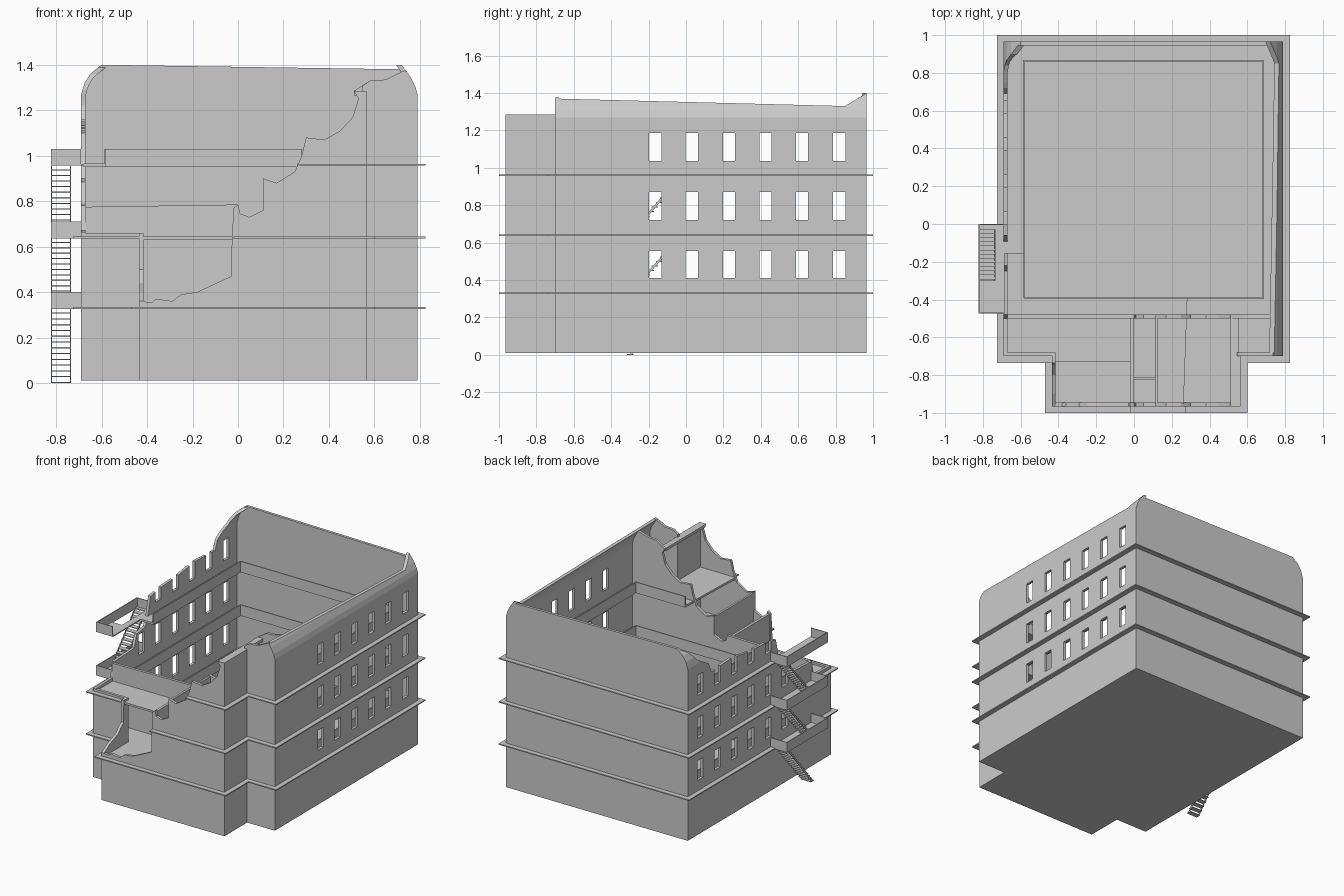
import bpy, bmesh
from mathutils import Vector


def mesh_object(name, bm):
    bmesh.ops.recalc_face_normals(bm, faces=bm.faces)
    me = bpy.data.meshes.new(name)
    bm.to_mesh(me)
    bm.free()
    ob = bpy.data.objects.new(name, me)
    bpy.context.collection.objects.link(ob)
    return ob


def prism(name, pts, axis, a, b):
    """Extrude a 2D outline along an axis from a to b."""
    place = {'x': lambda p, t: (t, p[0], p[1]),
             'y': lambda p, t: (p[0], t, p[1]),
             'z': lambda p, t: (p[0], p[1], t)}[axis]
    bm = bmesh.new()
    face = bm.faces.new([bm.verts.new(place(p, a)) for p in pts])
    ext = bmesh.ops.extrude_face_region(bm, geom=[face])
    shift = Vector(place((0, 0), b - a))
    bmesh.ops.translate(bm, vec=shift, verts=[v for v in ext['geom'] if isinstance(v, bmesh.types.BMVert)])
    return mesh_object(name, bm)


def boxes(name, spans):
    """One object made of boxes (x0, x1, y0, y1, z0, z1)."""
    bm = bmesh.new()
    for x0, x1, y0, y1, z0, z1 in spans:
        vs = bmesh.ops.create_cube(bm, size=1)['verts']
        for v in vs:
            v.co = ((x0 + x1) / 2 + v.co.x * (x1 - x0),
                    (y0 + y1) / 2 + v.co.y * (y1 - y0),
                    (z0 + z1) / 2 + v.co.z * (z1 - z0))
    return mesh_object(name, bm)


def cut(ob, cutter, op):
    mod = ob.modifiers.new("cut", 'BOOLEAN')
    mod.operation, mod.object, mod.solver = op, cutter, 'EXACT'
    bpy.context.view_layer.objects.active = ob
    bpy.ops.object.modifier_apply(modifier=mod.name)
    bpy.data.objects.remove(cutter)


B, T = 0.01, 0.02                      # base height, wall thickness
LEVELS = (0.33, 0.64, 0.96)
WIN_Y = (-0.165, 0.03, 0.23, 0.425, 0.62, 0.82)
WIN_Z = ((0.41, 0.555), (0.72, 0.87), (1.035, 1.185))

# Ground slab
prism("ground_slab", [(-0.69, -0.70), (-0.435, -0.70), (-0.435, -0.965), (0.565, -0.965),
                      (0.565, -0.70), (0.79, -0.70), (0.79, 0.965), (-0.69, 0.965)], 'z', B, B + T)

# Right wall: curved eave, sloping broken top, three rows of windows
right = prism("right_wall", [(0.79, B), (0.79, 1.27), (0.78, 1.305), (0.757, 1.35), (0.72, 1.40),
                             (0.695, 1.40), (0.737, 1.34), (0.76, 1.30), (0.77, 1.265), (0.77, B)],
              'y', -0.70, 0.965)
cut(right, prism("trim", [(-0.8, -0.1), (1, -0.1), (1, 1.42), (0.85, 1.33), (-0.70, 1.37), (-0.8, 1.37)],
                 'x', 0.6, 0.9), 'INTERSECT')
cut(right, boxes("holes", [(0.74, 0.85, y - 0.033, y + 0.033, a, b) for y in WIN_Y for a, b in WIN_Z]),
    'DIFFERENCE')

# Left wall: mostly collapsed top, upper windows open to the sky
left = prism("left_wall", [(-0.69, B), (-0.69, 1.27), (-0.675, 1.32), (-0.65, 1.36), (-0.60, 1.40),
                           (-0.58, 1.39), (-0.635, 1.345), (-0.657, 1.31), (-0.67, 1.265), (-0.67, B)],
             'y', -0.70, 0.965)
cut(left, prism("trim", [(-0.8, -0.1), (1, -0.1), (1, 1.43), (0.965, 1.40), (0.90, 1.36), (0.84, 1.29),
                         (0.75, 1.24), (0.72, 1.22), (0.69, 1.15), (0.45, 1.16), (0.25, 1.13), (0.05, 1.12),
                         (-0.06, 1.10), (-0.09, 0.97), (-0.12, 0.90), (-0.22, 0.885), (-0.25, 0.79),
                         (-0.48, 0.78), (-0.50, 0.67), (-0.8, 0.66)], 'x', -0.8, -0.5), 'INTERSECT')
cut(left, boxes("holes", [(-0.75, -0.64, y - 0.033, y + 0.033, a, 1.3 if a > 1 and y < 0.8 else b)
                          for y in WIN_Y for a, b in WIN_Z if not (a > 1 and y < 0)]), 'DIFFERENCE')

# Back wall with rounded shoulders
prism("back_wall", [(-0.69, B), (0.79, B), (0.79, 1.27), (0.78, 1.305), (0.757, 1.345), (0.73, 1.38),
                    (-0.60, 1.40), (-0.65, 1.36), (-0.675, 1.32), (-0.69, 1.27)], 'y', 0.945, 0.965)

# Ragged break shared by the street front and the wall behind it
RAGGED = [(0.51, 1.285), (0.53, 1.25), (0.505, 1.17), (0.45, 1.11), (0.38, 1.07), (0.30, 1.08),
          (0.28, 1.0), (0.25, 0.93), (0.17, 0.88), (0.11, 0.90), (0.11, 0.76), (0.05, 0.73), (0.01, 0.745)]
prism("street_front", [(-0.435, B), (0.565, B), (0.565, 1.285)] + RAGGED +
      [(0.0, 0.785), (-0.02, 0.77), (-0.03, 0.55), (-0.03, 0.47), (-0.18, 0.40), (-0.25, 0.39),
       (-0.29, 0.36), (-0.36, 0.37), (-0.38, 0.355), (-0.435, 0.36)], 'y', -0.965, -0.945)
prism("room_wall", [(-0.67, B), (0.77, B), (0.77, 1.27), (0.755, 1.32), (0.73, 1.36), (0.65, 1.335), (0.58, 1.33)]
      + RAGGED + [(0.0, 0.785), (-0.67, 0.775)], 'y', -0.50, -0.48)
prism("front_shoulder_right", [(0.545, B), (0.79, B), (0.79, 1.27), (0.78, 1.305), (0.757, 1.345), (0.735, 1.375),
                               (0.69, 1.355), (0.65, 1.335), (0.58, 1.33), (0.545, 1.305)], 'y', -0.70, -0.68)
boxes("front_shoulder_left", [(-0.69, -0.415, -0.70, -0.68, B, 0.66)])

# Side walls and partitions of the front block
prism("bay_left_wall", [(-0.965, B), (-0.70, B), (-0.70, 0.66), (-0.735, 0.66), (-0.74, 0.5),
                        (-0.80, 0.44), (-0.90, 0.40), (-0.965, 0.36)], 'x', -0.435, -0.415)
boxes("bay_right_wall", [(0.545, 0.565, -0.965, -0.68, B, 1.285)])
boxes("partitions", [(-0.02, 0.0, -0.955, -0.49, B, 0.77), (0.11, 0.125, -0.955, -0.49, B, 0.89),
                     (0.0, 0.11, -0.825, -0.81, B, 0.66)])
boxes("roof_fragment", [(0.51, 0.555, -0.955, -0.49, 1.265, 1.285)])

# Broken room floors
F = T / 2
boxes("room_floors", [
    (-0.42, 0.55, -0.95, -0.68, 0.33 - F, 0.335), (-0.68, 0.78, -0.69, -0.39, 0.33 - F, 0.335),
    (-0.68, -0.01, -0.69, -0.39, 0.64 - F, 0.645), (-0.42, -0.01, -0.73, -0.69, 0.64 - F, 0.645),
    (-0.01, 0.55, -0.95, -0.69, 0.64 - F, 0.645), (-0.01, 0.78, -0.69, -0.39, 0.64 - F, 0.645)])
prism("top_floor", [(0.26, -0.95), (0.55, -0.95), (0.55, -0.69), (0.78, -0.69), (0.78, -0.39), (0.28, -0.39)],
      'z', 0.95, 0.965)

# Galleries around the hall with solid parapets
for z in LEVELS:
    top = z > 0.9
    y0, x0 = (-0.155, 0.28) if top else (-0.39, -0.58)
    spans = [(-0.68, -0.58, y0, 0.95, z - F, z + 0.005), (0.68, 0.78, -0.39, 0.95, z - F, z + 0.005),
             (-0.58, 0.68, 0.86, 0.95, z - F, z + 0.005)]
    spans += [(-0.588, -0.58, y0, 0.868, z - F, z + 0.07), (0.68, 0.688, -0.398, 0.868, z - F, z + 0.07),
              (-0.588, 0.688, 0.86, 0.868, z - F, z + 0.07), (x0, 0.688, -0.398, -0.39, z - F, z + 0.07)]
    boxes("gallery", spans)

# String courses projecting outside at each storey
for z in LEVELS:
    a, b, P = z - 0.004, z + 0.004, 0.035
    top, mid = z > 0.9, 0.6 < z < 0.9
    s = [(-0.69 - P, -0.68, -0.155 if top else -0.70 - P, 1.0, a, b), (0.78, 0.79 + P, -0.70 - P, 1.0, a, b),
         (-0.69 - P, 0.79 + P, 0.955, 1.0, a, b), (0.555, 0.79 + P, -0.70 - P, -0.69, a, b),
         (0.555, 0.565 + P, -1.0, -0.70, a, b),
         (0.27 if top else -0.02 if mid else -0.435 - P, 0.565 + P, -1.0, -0.955, a, b)]
    if not top:
        s.append((-0.69 - P, -0.425, -0.70 - P, -0.69, a, b))
    if z < 0.5:
        s.append((-0.435 - P, -0.425, -1.0, -0.70, a, b))
    boxes("string_course", s)

# Fire escape: landings with parapets and flights of open treads
X0, X1 = -0.822, -0.735
base = 0.0
for z in LEVELS:
    a, b, r = z - 0.004, z + 0.004, z + 0.07
    boxes("landing", [(X0, -0.685, -0.475, -0.30, a, b), (X1, -0.685, -0.30, 0.0, a, b),
                      (X0, X1, -0.03, 0.0, a, b), (X0, X0 + 0.006, -0.475, 0.0, a, r),
                      (X0, -0.69, -0.475, -0.469, a, r), (X0, -0.69, -0.006, 0.0, a, r)])
    n = 13
    boxes("stair_treads", [(X0, X1, -0.315 + 0.285 * i / n, -0.28 + 0.285 * i / n,
                            base + (z - base) * i / n, base + (z - base) * i / n + 0.005) for i in range(n)])
    for x in (X0, X1 - 0.004):
        prism("stair_stringer", [(-0.305, base), (-0.29, base), (-0.02, z - 0.005), (-0.035, z - 0.005)],
              'x', x, x + 0.004)
    base = z
